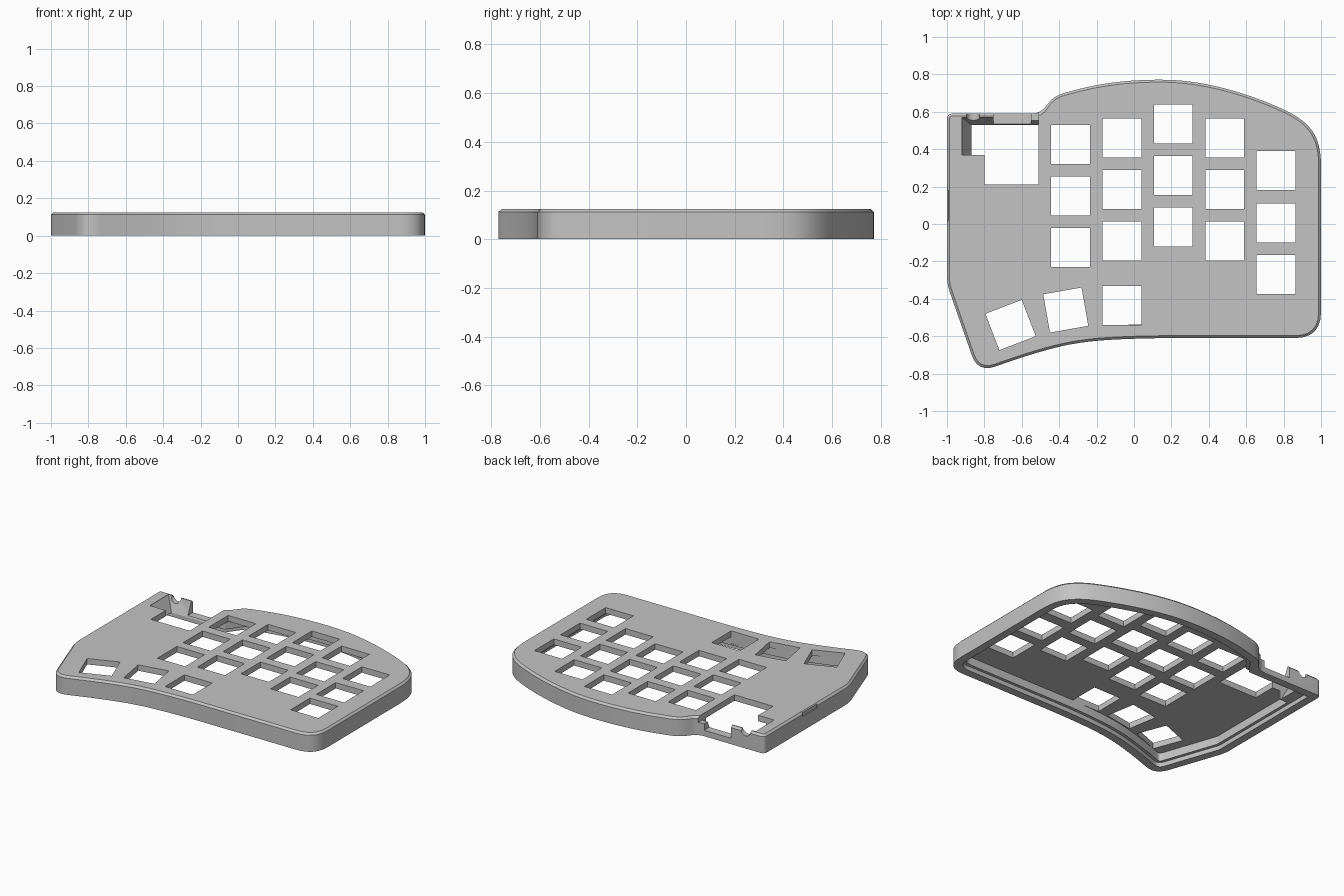
import bpy, bmesh, math
from mathutils import Vector, Matrix

if "Cube" in bpy.data.objects:
    bpy.data.objects.remove(bpy.data.objects["Cube"])

grey = bpy.data.materials.new("plain_grey")
grey.use_nodes = True
COLOUR = (0.55, 0.55, 0.55, 1)
grey.diffuse_color = COLOUR
grey.node_tree.nodes["Principled BSDF"].inputs["Base Color"].default_value = COLOUR

SOFT = 9  # control points this soft blend into a continuous curve
# Case outline, clockwise from the left side: x, y, corner softness
CONTROLS = [
    (-1, -0.32, 0.05), (-1, 0.59, 0.03), (-0.5, 0.59, 0.05), (-0.43, 0.685, 0.06),
    (-0.22, 0.742, SOFT), (0, 0.771, SOFT), (0.26, 0.772, SOFT), (0.5, 0.725, SOFT),
    (0.72, 0.65, SOFT), (0.91, 0.56, SOFT), (1, 0.43, 0.12), (1, -0.61, 0.14),
    (0.02, -0.61, 0.2), (-0.3, -0.63, SOFT), (-0.55, -0.695, SOFT), (-0.835, -0.795, 0.1),
]


def outline(inset=0.0, steps=6):
    """Rounded outline, moved inwards by inset."""
    raw = [Vector(c[:2]) for c in CONTROLS]
    n = len(raw)
    pts = []
    for i, p in enumerate(raw):
        a, b = (p - raw[i - 1]).normalized(), (raw[(i + 1) % n] - p).normalized()
        na, nb = Vector((a.y, -a.x)), Vector((b.y, -b.x))
        pts.append(p + (na + nb) * inset / (1 + na.dot(nb)))
    loop = []
    for i, p in enumerate(pts):
        soft = max(CONTROLS[i][2] - inset, 0.01)
        ends = []
        for q in (pts[i - 1], pts[(i + 1) % n]):
            d = q - p
            ends.append(p + d.normalized() * min(soft, d.length / 2))
        for k in range(steps + 1):
            t = k / steps
            loop.append(ends[0] * (1 - t) ** 2 + p * 2 * t * (1 - t) + ends[1] * t * t)
    return loop


def rect(x0, x1, y0, y1):
    return [Vector(p) for p in ((x0, y0), (x0, y1), (x1, y1), (x1, y0))]


def loft(name, layers):
    """Closed solid through (loop, z) layers."""
    bm = bmesh.new()
    rings = [[bm.verts.new((p.x, p.y, z)) for p in loop] for loop, z in layers]
    for low, high in zip(rings, rings[1:]):
        for i in range(len(low)):
            bm.faces.new((low[i - 1], low[i], high[i], high[i - 1]))
    bm.faces.new(rings[0])
    bm.faces.new(rings[-1])
    bmesh.ops.remove_doubles(bm, verts=bm.verts, dist=0.0002)
    bmesh.ops.recalc_face_normals(bm, faces=bm.faces)
    mesh = bpy.data.meshes.new(name)
    bm.to_mesh(mesh)
    bm.free()
    obj = bpy.data.objects.new(name, mesh)
    bpy.context.collection.objects.link(obj)
    mesh.materials.append(grey)
    return obj


def box(name, x0, x1, y0, y1, z0, z1):
    return loft(name, [(rect(x0, x1, y0, y1), z0), (rect(x0, x1, y0, y1), z1)])


def combine(target, tool, operation="DIFFERENCE"):
    """Apply a boolean and discard the helper."""
    tool.hide_render = True
    mod = target.modifiers.new("cut", "BOOLEAN")
    mod.operation, mod.solver, mod.object = operation, "EXACT", tool
    bpy.context.view_layer.objects.active = target
    bpy.ops.object.modifier_apply(modifier=mod.name)
    bpy.data.objects.remove(tool)


# Outer shell with a chamfered top rim
TOP = 0.125
case = loft("keyboard_case", [(outline(), 0), (outline(), 0.112), (outline(0.013), TOP)])

# Hollow underside with a stepped ledge for a bottom cover
combine(case, loft("cover_rebate", [(outline(0.055), -0.02), (outline(0.055), 0.03)]))
combine(case, loft("cavity", [(outline(0.075), -0.03), (outline(0.075), 0.085)]))

# Thicker walls around the controller bay
combine(case, box("bay_side_wall", -0.95, -0.86, 0.36, 0.56, 0.03, 0.1), "UNION")
combine(case, box("bay_back_wall", -0.949, -0.505, 0.52, 0.561, 0.03, 0.101), "UNION")

# Controller bay with sloping side and back
low, high = rect(-0.87, -0.51, 0.37, 0.53), rect(-0.92, -0.51, 0.37, 0.57)
combine(case, loft("bay", [(low, -0.02), (low, 0.03), (high, 0.12), (high, 0.2)]))
combine(case, box("bay_front", -0.8, -0.51, 0.21, 0.4, -0.03, 0.21))

# Port openings in the back wall and a shallow slot in the side
combine(case, box("port", -0.75, -0.55, 0.5, 0.65, 0.04, 0.2))
combine(case, box("port_shoulder", -0.56, -0.51, 0.5, 0.65, 0.085, 0.2))
circle = [Vector((math.cos(a), math.sin(a))) * 0.035
          for a in (math.tau * k / 24 for k in range(24))]
jack = loft("round_port", [(circle, -0.06), (circle, 0.06)])
jack.data.transform(Matrix.Translation((-0.86, 0.58, 0.12)) @ Matrix.Rotation(math.pi / 2, 4, "X"))
combine(case, jack)
combine(case, box("side_slot", -1.1, -0.993, 0.02, 0.18, 0.095, 0.2))

# Key openings: columns of x with their y centres, then two turned thumb keys
COLUMNS = {
    -0.34: (0.425, 0.15, -0.125),
    -0.065: (0.46, 0.185, -0.09, -0.435),
    0.21: (0.535, 0.26, -0.015),
    0.485: (0.46, 0.185, -0.09),
    0.76: (0.285, 0.005, -0.27),
}
keys = [(x, y, 0) for x, ys in COLUMNS.items() for y in ys]
keys += [(-0.365, -0.46, 10), (-0.66, -0.54, 21)]
HALF = 0.104
for x, y, angle in keys:
    key = box("key_opening", -HALF, HALF, -HALF, HALF, 0.04, 0.2)
    key.data.transform(Matrix.Translation((x, y, 0)) @ Matrix.Rotation(math.radians(angle), 4, "Z"))
    combine(case, key)

# Smooth curved walls, crisp edges
bpy.ops.object.select_all(action="DESELECT")
case.select_set(True)
bpy.context.view_layer.objects.active = case
bpy.ops.object.shade_smooth_by_angle(angle=math.radians(25))
